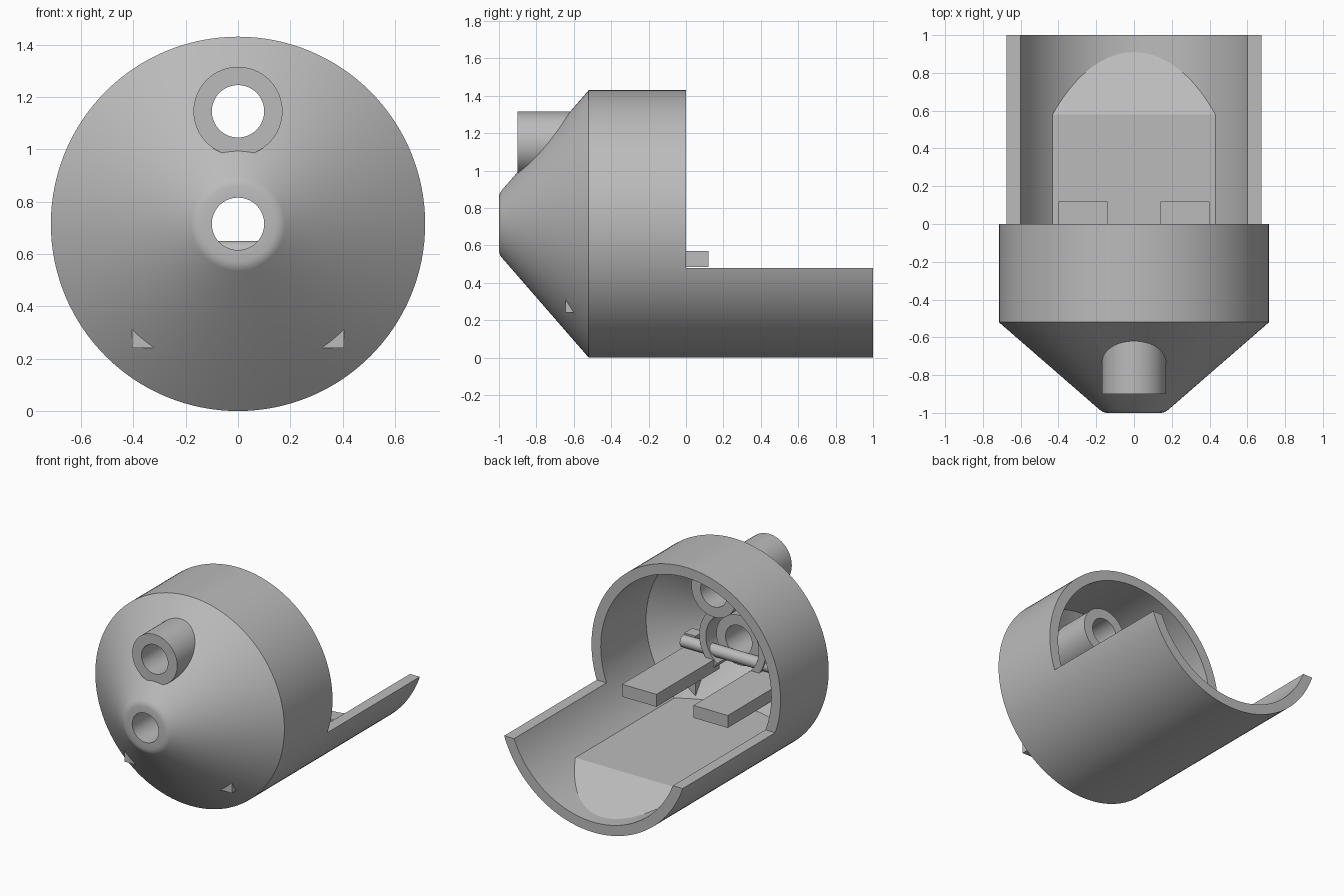
import bpy, bmesh, math
from mathutils import Vector, Matrix

if "Cube" in bpy.data.objects:
    bpy.data.objects.remove(bpy.data.objects["Cube"], do_unlink=True)

AXIS_Z = 0.715
R_OUT, R_IN = 0.715, 0.645

grey = bpy.data.materials.new("plain grey")
grey.use_nodes = True
grey.diffuse_color = (0.5, 0.5, 0.5, 1)
grey.node_tree.nodes["Principled BSDF"].inputs["Base Color"].default_value = (0.5, 0.5, 0.5, 1)


def finish(bm, name):
    bmesh.ops.remove_doubles(bm, verts=bm.verts, dist=1e-5)
    bmesh.ops.recalc_face_normals(bm, faces=bm.faces)
    mesh = bpy.data.meshes.new(name)
    bm.to_mesh(mesh)
    bm.free()
    mesh.materials.append(grey)
    obj = bpy.data.objects.new(name, mesh)
    bpy.context.collection.objects.link(obj)
    return obj


def lathe(name, profile, z=AXIS_Z, steps=128, start=0.0, sweep=360.0):
    """Turn a closed (radius, y) profile about the long axis."""
    bm = bmesh.new()
    full = sweep >= 360
    turn = Matrix.Rotation(math.radians(start), 3, 'Y')
    verts = [bm.verts.new(turn @ Vector((r, y, 0))) for r, y in profile]
    face = bm.faces.new(verts)
    geom = list(face.edges) if full else [face]
    if full:
        bm.faces.remove(face)
        geom = list(bm.edges) + list(bm.verts)
    else:
        geom = list(bm.verts) + list(bm.edges) + [face]
    bmesh.ops.spin(bm, geom=geom, cent=(0, 0, 0), axis=(0, 1, 0),
                   angle=math.radians(sweep), steps=steps, use_duplicate=False)
    bmesh.ops.translate(bm, verts=bm.verts, vec=(0, 0, z))
    return finish(bm, name)


def box(name, lo, hi):
    bm = bmesh.new()
    bmesh.ops.create_cube(bm, size=1)
    lo, hi = Vector(lo), Vector(hi)
    for v in bm.verts:
        v.co = Vector(a + (b - a) * (c + 0.5) for a, b, c in zip(lo, hi, v.co))
    return finish(bm, name)


def boolean(obj, tool, operation):
    mod = obj.modifiers.new("cut", 'BOOLEAN')
    mod.operation, mod.object, mod.solver = operation, tool, 'EXACT'
    bpy.context.view_layer.objects.active = obj
    bpy.ops.object.modifier_apply(modifier=mod.name)
    bpy.data.objects.remove(tool, do_unlink=True)


def smooth(obj, angle=30):
    bpy.ops.object.select_all(action='DESELECT')
    obj.select_set(True)
    bpy.context.view_layer.objects.active = obj
    bpy.ops.object.shade_smooth_by_angle(angle=math.radians(angle))


# Hollow shell: cone nose with inner nozzle tube, barrel and long trough
shell = lathe("shell", [
    (0.1, -1), (0.145, -1), (0.165, -0.995), (0.18, -0.985),
    (R_OUT, -0.52), (R_OUT, 1), (R_IN, 1), (R_IN, -0.49),
    (0.17, -0.9), (0.17, -0.57), (0.1, -0.57)])
boolean(shell, box("trough_cutter", (-1, 0, 0.48), (1, 1.2, 2)), 'DIFFERENCE')
PIPE_Z = 1.145
boolean(shell, lathe("pipe_cutter", [(0, -1.1), (0.13, -1.1), (0.13, -0.2), (0, -0.2)],
                     PIPE_Z, 64), 'DIFFERENCE')
smooth(shell)

# Upper pipe through the cone
pipe = lathe("upper_pipe", [(0.1, -0.9), (0.17, -0.9), (0.17, -0.3), (0.1, -0.3)], PIPE_Z, 64)
smooth(pipe)

# Flat floor with sloped end, fitted to the inside of the shell
bm = bmesh.new()
wedge = [(-0.8, 0), (-0.8, 0.235), (0.58, 0.235), (0.91, 0.07), (0.91, 0)]
face = bm.faces.new([bm.verts.new((-0.6, y, z)) for y, z in wedge])
ext = bmesh.ops.extrude_face_region(bm, geom=[face])
bmesh.ops.translate(bm, vec=(1.2, 0, 0),
                    verts=[g for g in ext["geom"] if isinstance(g, bmesh.types.BMVert)])
floor = finish(bm, "floor")
fit = lathe("floor_fit", [(0, -0.93), (0.17, -0.93), (0.66, -0.5), (0.66, 1), (0, 1)])
boolean(floor, fit, 'INTERSECT')
smooth(floor, 20)

# Rails, front posts and collar arcs on both sides
for side, s in (("left", 1), ("right", -1)):
    def span(a, b):
        return sorted((s * a, s * b))
    x0, x1 = span(0.14, 0.4)
    box(side + "_rail", (x0, -0.56, 0.485), (x1, 0.12, 0.57))
    x0, x1 = span(0.32, 0.405)
    box(side + "_post", (x0, -0.645, 0.24), (x1, -0.56, 0.66))
    arc = lathe(side + "_collar", [(0.2, -0.7), (0.25, -0.7), (0.25, -0.5), (0.2, -0.5)],
                steps=32, start=-55 if s > 0 else 125, sweep=110)
    smooth(arc)

# Cross rod in front of the posts
bm = bmesh.new()
bmesh.ops.create_cone(bm, cap_ends=True, segments=32, radius1=0.04, radius2=0.04, depth=0.81,
                      matrix=Matrix.Translation((0, -0.55, 0.61)) @ Matrix.Rotation(math.pi / 2, 4, 'Y'))
smooth(finish(bm, "cross_rod"))
